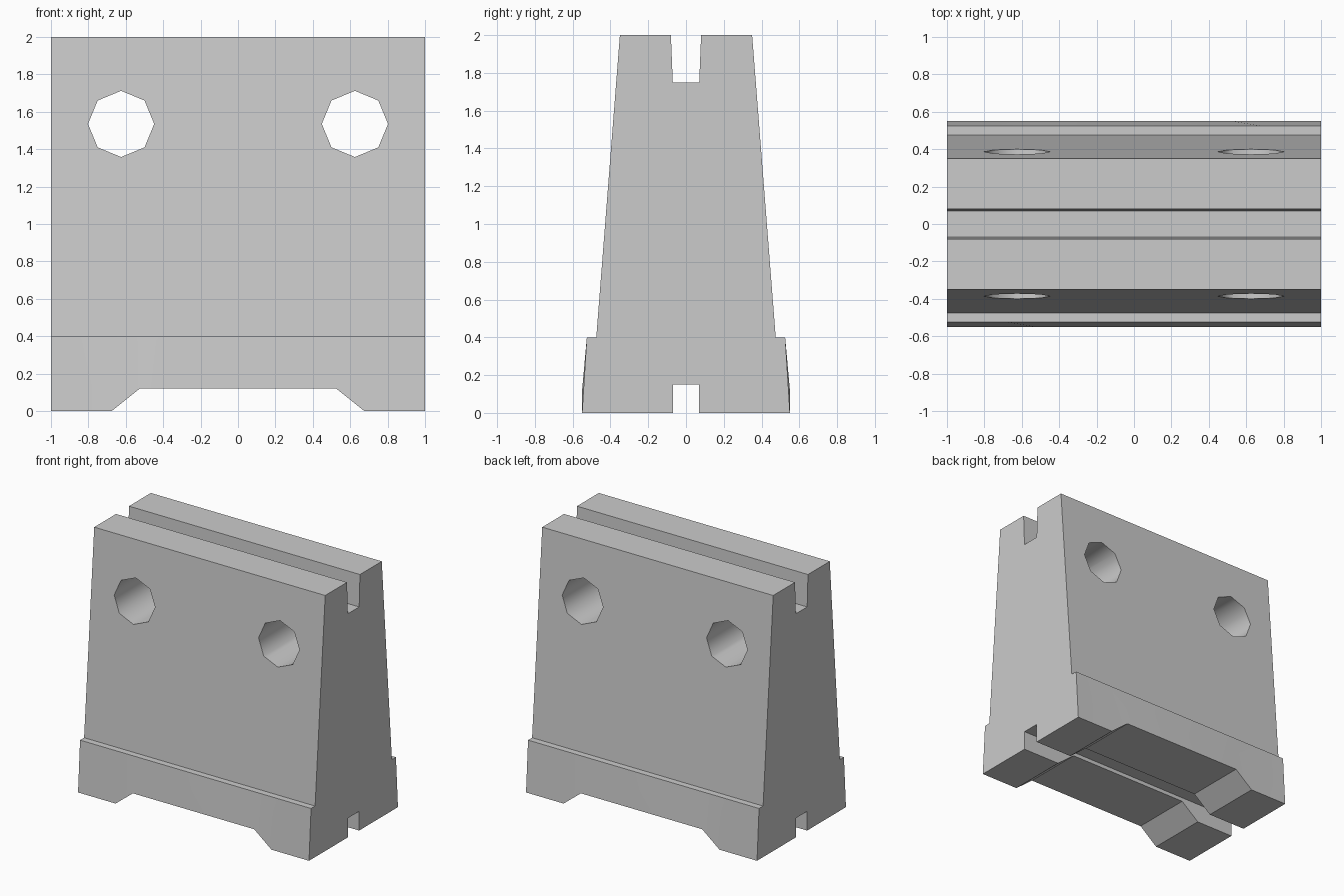
import bpy, bmesh, math
from mathutils import Matrix

cube = bpy.data.objects.get("Cube")
if cube:
    bpy.data.objects.remove(cube, do_unlink=True)

mat = bpy.data.materials.new("concrete grey")
mat.use_nodes = True
mat.diffuse_color = (0.6, 0.6, 0.6, 1)
mat.node_tree.nodes["Principled BSDF"].inputs["Base Color"].default_value = (0.6, 0.6, 0.6, 1)


def make_object(name, bm):
    bmesh.ops.recalc_face_normals(bm, faces=bm.faces)
    mesh = bpy.data.meshes.new(name)
    bm.to_mesh(mesh)
    bm.free()
    mesh.materials.append(mat)
    obj = bpy.data.objects.new(name, mesh)
    bpy.context.collection.objects.link(obj)
    return obj


def section(foot_z):
    """Barrier cross-section (y, z), with its underside at foot_z."""
    half = [(0.07, 0.15), (0.07, foot_z), (0.55, foot_z), (0.525, 0.4),
            (0.475, 0.4), (0.35, 2), (0.08, 2), (0.07, 1.75)]
    return half + [(-y, z) for y, z in reversed(half)]


# Barrier body: the section lofted along x, raised in the middle for drainage
bm = bmesh.new()
rings = []
for x, foot_z in [(-1, 0), (-0.675, 0), (-0.525, 0.12), (0.525, 0.12), (0.675, 0), (1, 0)]:
    rings.append([bm.verts.new((x, y, z)) for y, z in section(foot_z)])
for a, b in zip(rings, rings[1:]):
    for i in range(len(a)):
        j = (i + 1) % len(a)
        bm.faces.new((a[i], a[j], b[j], b[i]))
bm.faces.new(rings[0])
bm.faces.new(rings[-1])
bmesh.ops.dissolve_limit(bm, angle_limit=0.001, verts=bm.verts, edges=bm.edges)
body = make_object("barrier_body", bm)

# Two octagonal lifting holes through the body
bm = bmesh.new()
for x in (-0.625, 0.625):
    bmesh.ops.create_cone(
        bm, cap_ends=True, segments=8, radius1=0.177, radius2=0.177, depth=2,
        matrix=Matrix.Translation((x, 0, 1.535)) @ Matrix.Rotation(math.pi / 2, 4, "X"))
cutter = make_object("hole_cutter", bm)
cutter.hide_render = True

cut = body.modifiers.new("lifting holes", "BOOLEAN")
cut.operation = "DIFFERENCE"
cut.solver = "EXACT"
cut.object = cutter
bpy.ops.object.select_all(action="DESELECT")
body.select_set(True)
bpy.context.view_layer.objects.active = body
bpy.ops.object.modifier_apply(modifier=cut.name)
bpy.data.objects.remove(cutter, do_unlink=True)

# Smooth hole walls and base sides, flat underside
bpy.ops.object.shade_smooth_by_angle(angle=math.radians(46))
for face in body.data.polygons:
    if face.normal.z < -0.5 and face.center.z < 0.5:
        face.use_smooth = False
